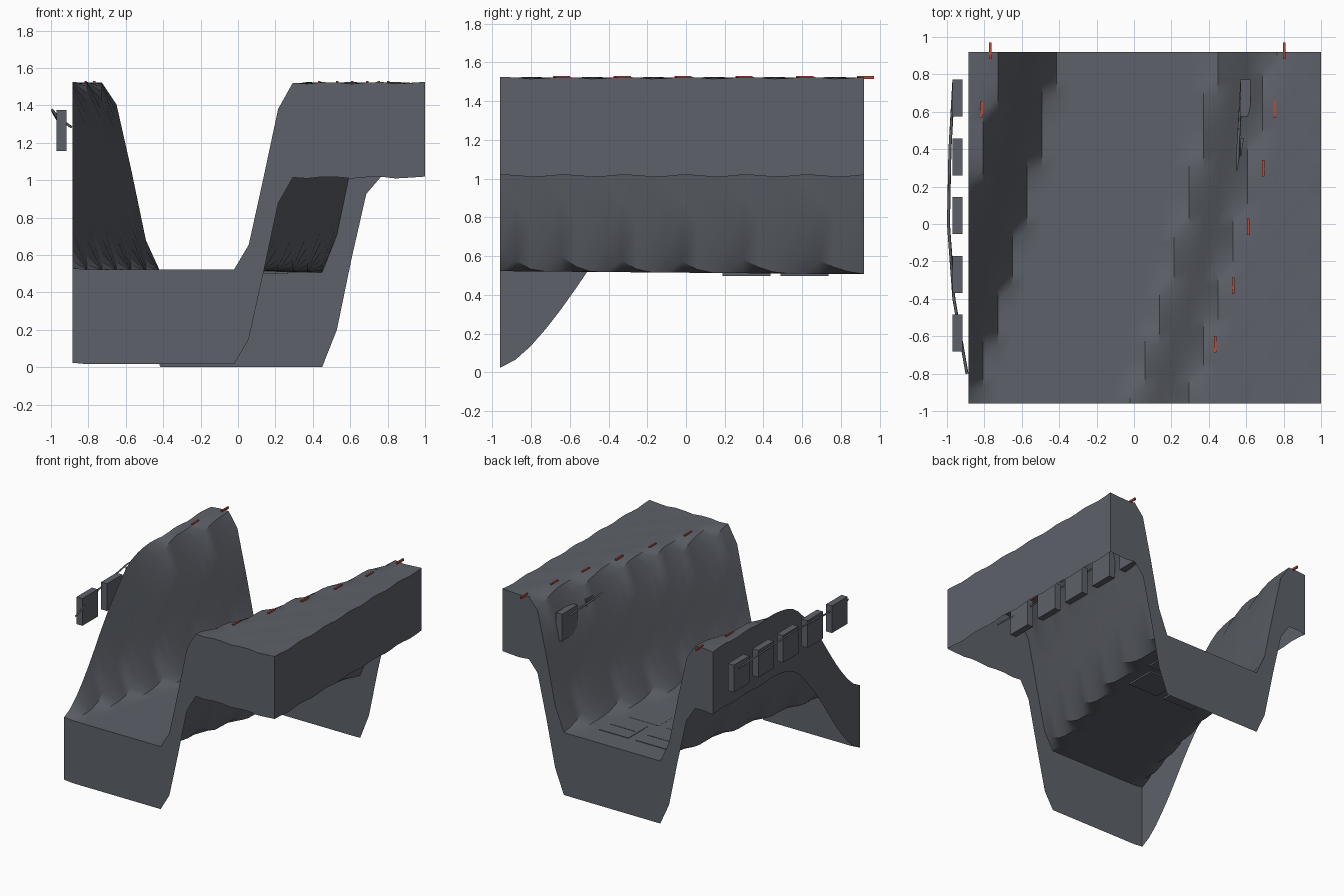
import bpy, bmesh, math
from mathutils import Vector

if "Cube" in bpy.data.objects:
    bpy.data.objects.remove(bpy.data.objects["Cube"])


def material(name, rgb):
    m = bpy.data.materials.new(name)
    m.use_nodes = True
    colour = (*rgb, 1)
    m.diffuse_color = colour
    m.node_tree.nodes["Principled BSDF"].inputs["Base Color"].default_value = colour
    return m


ROCK = material("slate grey", (0.11, 0.12, 0.14))
RED = material("marker red", (0.5, 0.07, 0.035))

X0, X1, Y0, Y1 = -0.885, 1.0, -0.96, 0.92
CELLS = 24
SKIRT = 0.506          # height of the side walls
PLATEAU = 1.52
FLOOR_HALF, SLOPE = 0.43, 0.295


def canyon_centre(y):
    return -0.44 + 0.297 * (y - Y0) - 0.038 * (y - Y0) * (y + 0.53)


def height(x, y):
    """Flat canyon floor, smooth slopes and a gently rippled plateau."""
    floor = 0.514 - 0.0085 * y
    t = (abs(x - canyon_centre(y)) - FLOOR_HALF) / SLOPE
    t = min(max(t, 0), 1)
    s = t * t * (3 - 2 * t)
    ripple = 0.006 * math.sin(25 * x + 2) * math.cos(20 * y)
    return floor + s * (PLATEAU + ripple - floor)


def finish(bm, name, mat, smooth=False):
    mesh = bpy.data.meshes.new(name)
    bm.to_mesh(mesh)
    bm.free()
    mesh.materials.append(mat)
    ob = bpy.data.objects.new(name, mesh)
    bpy.context.collection.objects.link(ob)
    if smooth:
        bpy.ops.object.select_all(action='DESELECT')
        ob.select_set(True)
        bpy.context.view_layer.objects.active = ob
        bpy.ops.object.shade_smooth_by_angle(angle=math.radians(35))
    return ob


def box(name, centre, size, mat=ROCK):
    bm = bmesh.new()
    bmesh.ops.create_cube(bm, size=1)
    bmesh.ops.scale(bm, vec=size, verts=bm.verts)
    bmesh.ops.translate(bm, vec=centre, verts=bm.verts)
    return finish(bm, name, mat)


# Canyon terrain: height grid with an open-bottomed skirt
bm = bmesh.new()
bmesh.ops.create_grid(bm, x_segments=CELLS, y_segments=CELLS, size=0.5)
for v in bm.verts:
    v.co.x = X0 + (v.co.x + 0.5) * (X1 - X0)
    v.co.y = Y0 + (v.co.y + 0.5) * (Y1 - Y0)
    v.co.z = height(v.co.x, v.co.y)
rim = [e for e in bm.edges if e.is_boundary]
skirt = bmesh.ops.extrude_edge_only(bm, edges=rim)["geom"]
low = [g for g in skirt if isinstance(g, bmesh.types.BMVert)]
bmesh.ops.translate(bm, vec=(0, 0, -SKIRT), verts=low)
bm.normal_update()
middle = Vector(((X0 + X1) / 2, (Y0 + Y1) / 2, 0))
for f in bm.faces:
    out = f.calc_center_median() - middle
    out.z = 0
    upright = abs(f.normal.z) < 0.001
    if (upright and f.normal.dot(out) < 0) or (not upright and f.normal.z < 0):
        f.normal_flip()
finish(bm, "canyon_terrain", ROCK, smooth=True)

# Hanging panels and their cable, one row on each side
for side, x in (("outer", -0.943), ("inner", 0.597)):
    for i in range(5):
        box(f"{side}_panel_{i + 1}", (x, -0.583 + 0.314 * i, 1.265), (0.053, 0.198, 0.22))
    curve = bpy.data.curves.new(f"{side}_cable", 'CURVE')
    curve.dimensions = '3D'
    curve.bevel_depth = 0.008
    curve.bevel_resolution = 0
    path = [(0.05, -0.8, 1.285), (-0.02, -0.4, 1.335), (-0.049, 0, 1.375),
            (-0.041, 0.4, 1.355), (-0.02, 0.77, 1.32)]
    spline = curve.splines.new('POLY')
    spline.points.add(len(path) - 1)
    for p, (dx, y, z) in zip(spline.points, path):
        p.co = (x + dx, y, z, 1)
    curve.materials.append(ROCK)
    cable = bpy.data.objects.new(f"{side}_cable", curve)
    bpy.context.collection.objects.link(cable)

# Paving slabs on the canyon floor, upper pair with a raised seam
for row, (x, y) in enumerate(((-0.198, 0.612), (-0.262, 0.312))):
    for col in range(2):
        cx = x + 0.332 * col
        box(f"floor_slab_{row + 1}_{col + 1}", (cx, y, 0.505), (0.266, 0.246, 0.014))
        if row == 0:
            box(f"slab_seam_{col + 1}", (cx, y, 0.512), (0.235, 0.008, 0.005))

# Red markers along both canyon rims
right_rim = (0.435, 0.53, 0.61, 0.69, 0.752, 0.803)
for i, x in enumerate(right_rim):
    box(f"rim_marker_{i + 1}", (x, -0.643 + 0.314 * i, 1.522), (0.013, 0.088, 0.016), RED)
for i, x in enumerate((-0.815, -0.768)):
    box(f"far_rim_marker_{i + 1}", (x, 0.613 + 0.314 * i, 1.522), (0.013, 0.088, 0.016), RED)
